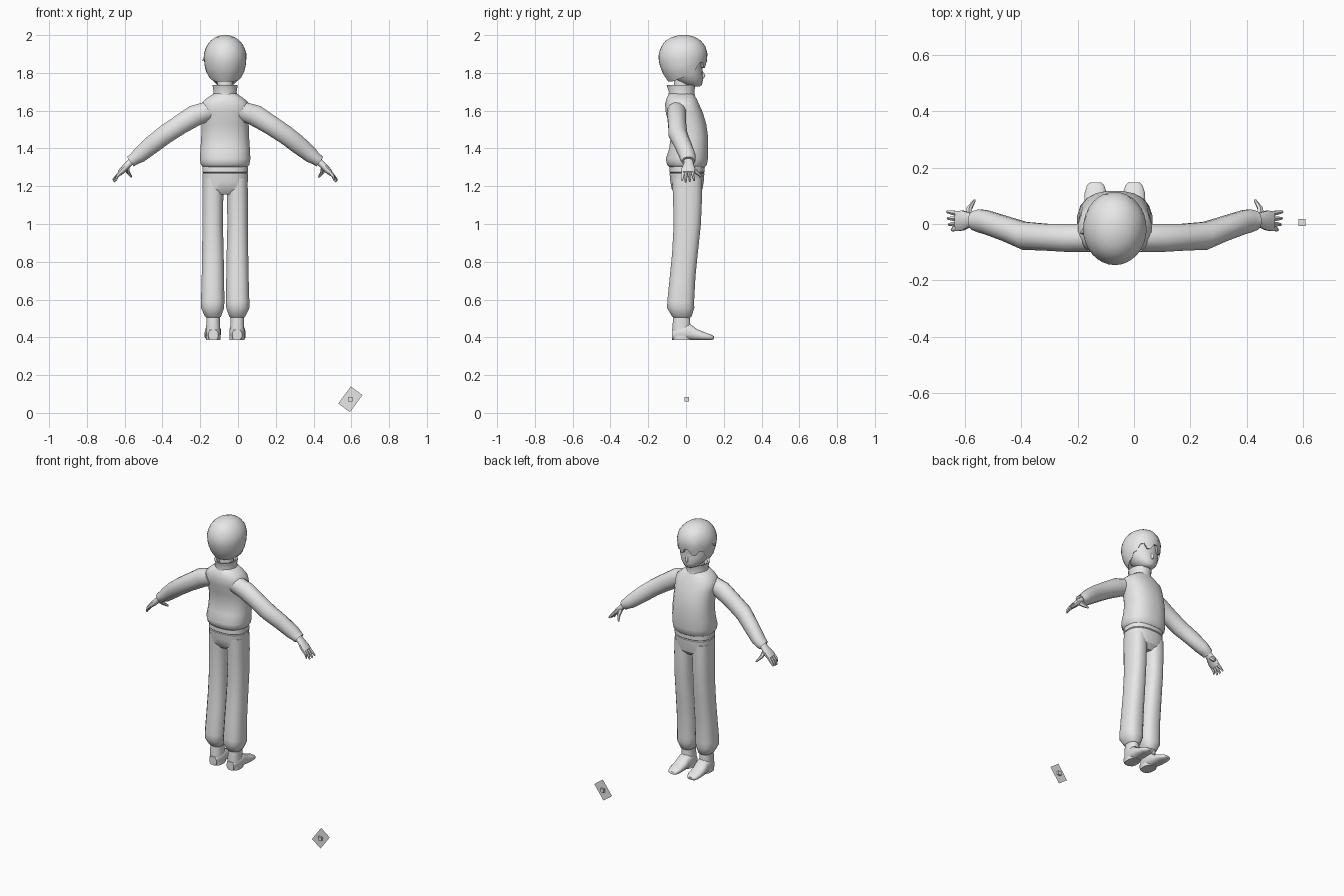
import bpy, bmesh, math
from mathutils import Vector

CX = -0.068  # figure stands left of centre, marker stands to the right
grey = bpy.data.materials.new("plain grey")
grey.diffuse_color = (0.8, 0.8, 0.8, 1)
X, Y, Z = Vector((1, 0, 0)), Vector((0, 1, 0)), Vector((0, 0, 1))


def finish(name, bm, angle=50):
    bmesh.ops.recalc_face_normals(bm, faces=bm.faces)
    me = bpy.data.meshes.new(name)
    bm.to_mesh(me)
    bm.free()
    ob = bpy.data.objects.new(name, me)
    bpy.context.collection.objects.link(ob)
    me.materials.append(grey)
    bpy.ops.object.select_all(action='DESELECT')
    ob.select_set(True)
    bpy.context.view_layer.objects.active = ob
    bpy.ops.object.shade_smooth_by_angle(angle=math.radians(angle))
    return ob


def loft(name, rings, a=X, b=Y, n=16, p=2.0, side=1, angle=50):
    """Skin rings of (x, y, z, radius along a, radius along b)."""
    bm = bmesh.new()
    loops = []
    for x, y, z, ra, rb in rings:
        loop = []
        for i in range(n):
            t = 2 * math.pi * (i + 0.5) / n
            c, s = math.cos(t), math.sin(t)
            v = (Vector((x, y, z)) + a * ra * math.copysign(abs(c) ** (2 / p), c)
                 + b * rb * math.copysign(abs(s) ** (2 / p), s))
            loop.append(bm.verts.new((CX + side * v.x, v.y, v.z)))
        loops.append(loop)
    for l0, l1 in zip(loops, loops[1:]):
        for i in range(n):
            j = (i + 1) % n
            bm.faces.new((l0[i], l0[j], l1[j], l1[i]))
    bm.faces.new(loops[0])
    bm.faces.new(loops[-1])
    return finish(name, bm, angle)


def column(rows):
    """Rows of (z, half width, back y, front y) to centred rings."""
    return [(0, (k + f) / 2, z, w, (f - k) / 2) for z, w, k, f in rows]


# Sweater body with a gathered hem
loft("sweater", column([
    (1.30, 0.118, -0.088, 0.10), (1.315, 0.130, -0.102, 0.112),
    (1.345, 0.135, -0.108, 0.117), (1.40, 0.132, -0.090, 0.118),
    (1.46, 0.128, -0.082, 0.118), (1.53, 0.126, -0.092, 0.108),
    (1.59, 0.130, -0.108, 0.090), (1.635, 0.132, -0.112, 0.070),
    (1.665, 0.100, -0.104, 0.056), (1.69, 0.062, -0.090, 0.040)]), p=2.4, n=20)

# Collar, neck
loft("collar", column([
    (1.665, 0.070, -0.098, 0.052), (1.70, 0.062, -0.092, 0.045),
    (1.735, 0.068, -0.104, 0.052), (1.73, 0.055, -0.088, 0.040),
    (1.70, 0.050, -0.080, 0.034)]), angle=35)
loft("neck", column([
    (1.66, 0.046, -0.07, 0.025), (1.72, 0.042, -0.066, 0.026),
    (1.79, 0.046, -0.066, 0.03)]), n=12)

# Face with chin, mouth and brow contour
loft("face", column([
    (1.727, 0.022, 0.015, 0.072), (1.738, 0.045, -0.02, 0.085),
    (1.765, 0.073, -0.06, 0.090), (1.80, 0.092, -0.09, 0.089),
    (1.83, 0.098, -0.10, 0.086), (1.86, 0.100, -0.11, 0.094),
    (1.90, 0.098, -0.11, 0.090), (1.95, 0.07, -0.08, 0.06)]), p=2.1, n=18)
loft("nose", [(0, 0.080, 1.815, 0.006, 0.006), (0, 0.092, 1.785, 0.010, 0.012),
              (0, 0.088, 1.770, 0.007, 0.006)], n=8)

# Hair: a cap whose lower edge rises and gets jagged over the face
PROFILE = [(1.74, 0.055, -0.085, 0.03), (1.765, 0.078, -0.102, 0.07),
           (1.80, 0.100, -0.125, 0.095), (1.85, 0.111, -0.143, 0.109),
           (1.90, 0.113, -0.146, 0.114), (1.94, 0.101, -0.132, 0.103),
           (1.97, 0.078, -0.108, 0.080), (1.99, 0.050, -0.075, 0.048),
           (2.00, 0.018, -0.035, 0.012)]


def profile_at(z):
    for r0, r1 in zip(PROFILE, PROFILE[1:]):
        if z <= r1[0]:
            f = (z - r0[0]) / (r1[0] - r0[0])
            return [p + (q - p) * f for p, q in zip(r0, r1)]
    return list(PROFILE[-1])


bm = bmesh.new()
N, ROWS = 32, 10
grid = []
for i in range(N):
    t = 2 * math.pi * i / N
    front = math.sin(t)
    edge = 1.755 + 0.035 * max(0, min(1, front + 0.6))
    if front > 0.3:
        edge = 1.81 + 0.03 * front + (0.022 if i % 4 < 2 else -0.012)
    col = []
    for r in range(ROWS):
        z = 2.0 - (2.0 - edge) * (r / (ROWS - 1)) ** 1.4
        z, w, k, f = profile_at(z)
        col.append(bm.verts.new((CX + w * math.cos(t),
                                 (k + f) / 2 + (f - k) / 2 * front, z)))
    # tucked inner edge closes the gap to the head
    v = col[-1].co
    col.append(bm.verts.new((CX + (v.x - CX) * 0.75, (v.y + 0.02) * 0.75 - 0.02, v.z + 0.012)))
    grid.append(col)
for i in range(N):
    c0, c1 = grid[i], grid[(i + 1) % N]
    for r in range(ROWS):
        bm.faces.new((c0[r], c0[r + 1], c1[r + 1], c1[r]))
bm.faces.new([c[0] for c in grid])
finish("hair", bm)
loft("hair_tuft", [(-0.085, -0.02, 1.91, 0.022, 0.025), (-0.105, -0.025, 1.88, 0.012, 0.015),
                   (-0.121, -0.032, 1.862, 0.002, 0.003)], n=6)

# Trousers: hips with waistband seam
loft("trouser_hips", column([
    (1.155, 0.085, -0.050, 0.060), (1.185, 0.117, -0.076, 0.088),
    (1.225, 0.121, -0.084, 0.095), (1.267, 0.122, -0.088, 0.098),
    (1.271, 0.118, -0.085, 0.095), (1.275, 0.122, -0.089, 0.099),
    (1.32, 0.120, -0.088, 0.10)]), p=2.5, n=20, angle=30)

SLEEVE_UP = Vector((0.57, 0, 0.82))
for side, label in ((-1, "left"), (1, "right")):
    # Trouser leg, flared slightly and gathered at the ankle
    loft(label + "_trouser_leg", [
        (0.063, 0.006, 1.24, 0.057, 0.080), (0.065, 0.008, 1.14, 0.056, 0.078),
        (0.066, 0.007, 1.00, 0.055, 0.073), (0.065, -0.006, 0.84, 0.058, 0.069),
        (0.065, -0.018, 0.72, 0.060, 0.069), (0.066, -0.028, 0.59, 0.063, 0.072),
        (0.067, -0.028, 0.555, 0.062, 0.073), (0.064, -0.022, 0.51, 0.043, 0.052),
        (0.064, -0.022, 0.50, 0.03, 0.04)], p=2.5, side=side)
    # Shoe: ankle upright and a sole running forward to the toe
    loft(label + "_shoe_ankle", [
        (0.064, -0.022, 0.53, 0.036, 0.044), (0.064, -0.024, 0.47, 0.037, 0.048),
        (0.063, -0.022, 0.42, 0.040, 0.052), (0.063, -0.020, 0.385, 0.040, 0.053)],
        n=12, p=2.4, side=side)
    loft(label + "_shoe", [
        (0.063, -0.073, 0.413, 0.026, 0.028), (0.063, -0.04, 0.426, 0.040, 0.041),
        (0.064, 0.02, 0.429, 0.042, 0.044), (0.067, 0.06, 0.414, 0.043, 0.029),
        (0.068, 0.11, 0.404, 0.040, 0.019), (0.068, 0.138, 0.399, 0.031, 0.014),
        (0.068, 0.147, 0.398, 0.020, 0.008)],
        a=X, b=Z, n=12, p=2.6, side=side)
    # Sleeve with cuff
    loft(label + "_sleeve", [
        (0.085, -0.048, 1.600, 0.052, 0.055), (0.155, -0.050, 1.577, 0.051, 0.059),
        (0.24, -0.047, 1.525, 0.049, 0.054), (0.32, -0.042, 1.472, 0.051, 0.052),
        (0.39, -0.016, 1.418, 0.046, 0.050), (0.455, 0.006, 1.364, 0.044, 0.043),
        (0.480, 0.011, 1.345, 0.042, 0.034), (0.502, 0.012, 1.330, 0.034, 0.032),
        (0.498, 0.012, 1.333, 0.024, 0.020)],
        a=Y, b=SLEEVE_UP, n=12, side=side)
    # Hand: palm, fingers and thumb
    loft(label + "_palm", [
        (0.485, 0.012, 1.343, 0.023, 0.019), (0.515, 0.014, 1.314, 0.027, 0.018),
        (0.540, 0.012, 1.288, 0.037, 0.018), (0.560, 0.010, 1.268, 0.036, 0.014)],
        a=Y, b=SLEEVE_UP, n=10, p=2.5, side=side)
    for i, (y, ty, u, z) in enumerate(((0.036, 0.043, 0.594, 1.232), (0.018, 0.020, 0.592, 1.226),
                                       (0.001, -0.002, 0.588, 1.224), (-0.015, -0.021, 0.578, 1.232))):
        loft(f"{label}_finger_{i + 1}", [
            (0.548, y, 1.280, 0.010, 0.012), (0.572, (y + ty) / 2, 1.254, 0.009, 0.010),
            (u, ty, z, 0.005, 0.006)], a=Y, b=SLEEVE_UP, n=6, side=side)
    loft(label + "_thumb", [
        (0.518, 0.022, 1.305, 0.013, 0.015), (0.515, 0.055, 1.275, 0.011, 0.012),
        (0.497, 0.084, 1.250, 0.005, 0.006)],
        a=X, b=Vector((0, 0.6, 0.8)), n=6, side=side)

# Marker: thin tilted plate with a small cube through its middle
MX, MZ = 0.595, 0.072
bm = bmesh.new()
ang = math.radians(53.5)
d, e = Vector((math.cos(ang), 0, math.sin(ang))), Vector((math.sin(ang), 0, -math.cos(ang)))
mid = Vector((MX, 0.005, MZ))
bm.faces.new([bm.verts.new(mid + d * 0.056 * s + e * 0.0385 * t)
              for s, t in ((-1, -1), (1, -1), (1, 1), (-1, 1))])
finish("marker_plate", bm)
bm = bmesh.new()
bmesh.ops.create_cube(bm, size=0.024)
bmesh.ops.translate(bm, verts=bm.verts, vec=mid)
finish("marker_cube", bm, 30)
